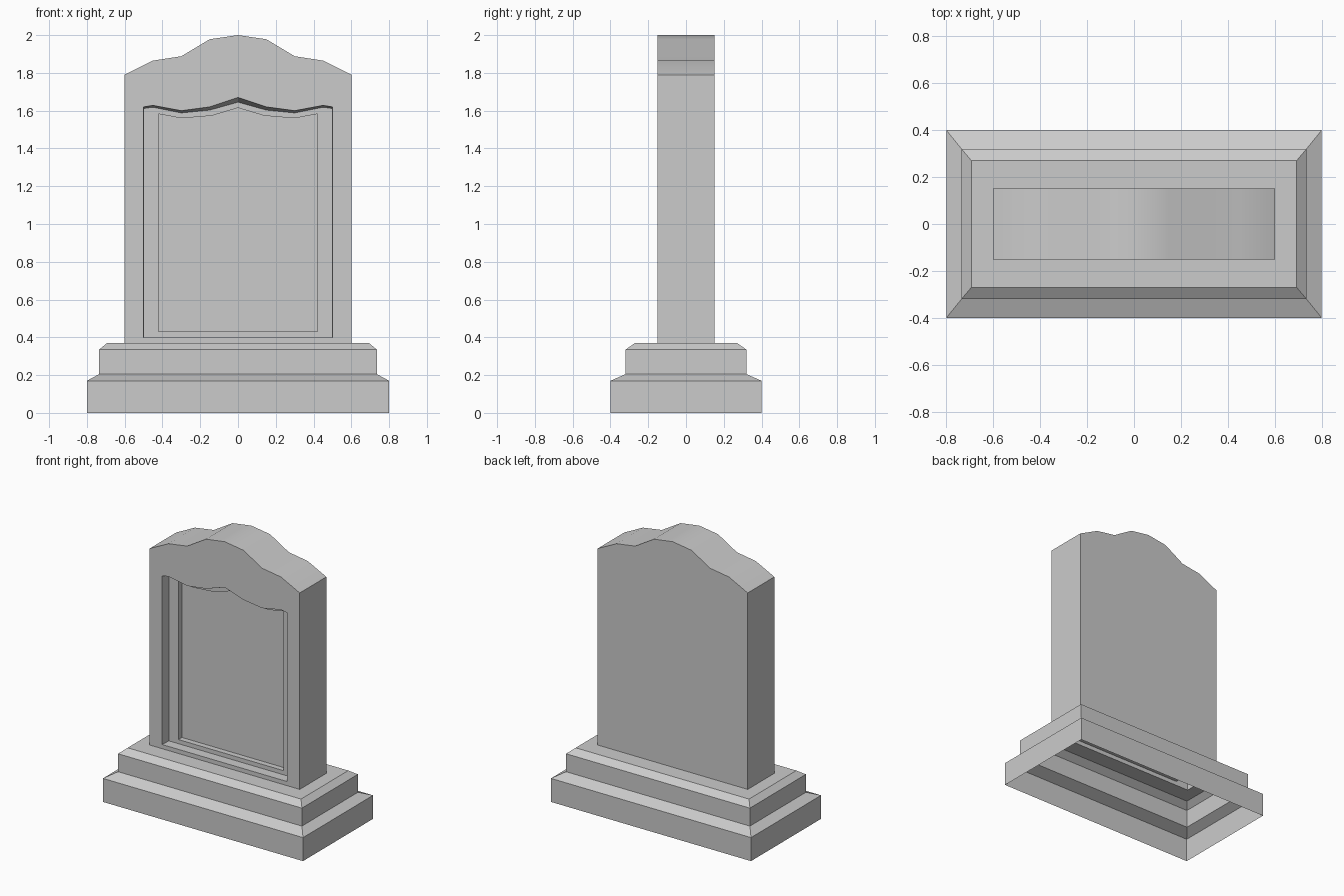
import bpy, bmesh

if "Cube" in bpy.data.objects:
    bpy.data.objects.remove(bpy.data.objects["Cube"])


def finish(bm, name):
    bmesh.ops.recalc_face_normals(bm, faces=bm.faces)
    mesh = bpy.data.meshes.new(name)
    bm.to_mesh(mesh)
    bm.free()
    obj = bpy.data.objects.new(name, mesh)
    bpy.context.collection.objects.link(obj)
    bpy.ops.object.select_all(action='DESELECT')
    obj.select_set(True)
    bpy.context.view_layer.objects.active = obj
    bpy.ops.object.shade_smooth_by_angle(angle=0.5)
    return obj


def bridge(bm, a, b, skip=()):
    n = len(a)
    for i in range(n):
        if i not in skip:
            j = (i + 1) % n
            bm.faces.new((a[i], a[j], b[j], b[i]))


# Stepped plinth: rectangular rings, hollow and open underneath
bm = bmesh.new()
rings = [(0.8, 0.4, 0), (0.8, 0.4, 0.17), (0.735, 0.32, 0.205),
         (0.735, 0.32, 0.335), (0.693, 0.27, 0.37), (0.6, 0.152, 0.37)]
loops = [[bm.verts.new((sx * x, sy * y, z))
          for sx, sy in ((-1, -1), (1, -1), (1, 1), (-1, 1))]
         for x, y, z in rings]
for a, b in zip(loops, loops[1:]):
    bridge(bm, a, b)
finish(bm, "plinth")


# Headstone: half profiles (centre outwards) mirrored into closed loops
def outline(bm, half, bottom, y):
    left = [(-x, z) for x, z in reversed(half)]
    pts = [(half[-1][0], bottom), (-half[-1][0], bottom)] + left + half[1:]
    return [bm.verts.new((x, y, z)) for x, z in pts]


slab = [(0, 2.0), (0.15, 1.978), (0.3, 1.888), (0.45, 1.865), (0.6, 1.79)]
panel = [(0, 1.67), (0.15, 1.62), (0.3, 1.6), (0.45, 1.628), (0.5, 1.62)]
panel_back = [(0, 1.645), (0.15, 1.603), (0.3, 1.588), (0.45, 1.618), (0.497, 1.612)]
inset = [(0, 1.615), (0.14, 1.573), (0.3, 1.56), (0.39, 1.577), (0.42, 1.582)]

bm = bmesh.new()
loops = [outline(bm, *args) for args in (
    (slab, 0.37, 0.152), (slab, 0.37, -0.152),
    (panel, 0.4, -0.152), (panel_back, 0.4, -0.08),
    (inset, 0.43, -0.08), (inset, 0.43, -0.04))]
for k, (a, b) in enumerate(zip(loops, loops[1:])):
    bridge(bm, a, b, skip=(0,) if k == 0 else ())  # bottom stays open
bm.faces.new(loops[0])
bm.faces.new(loops[-1])
finish(bm, "headstone")
